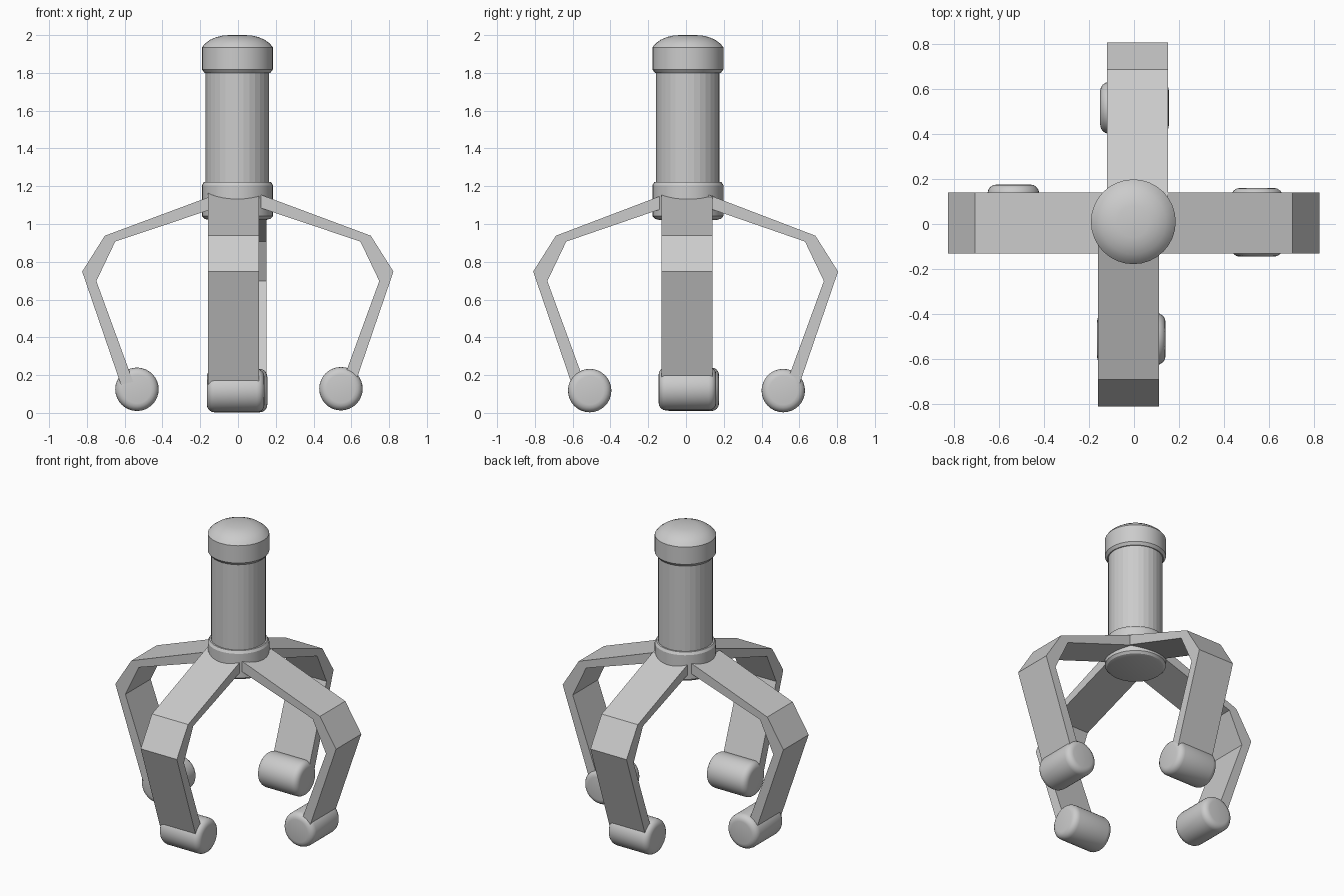
import bpy, bmesh, math
from mathutils import Matrix, Vector

if "Cube" in bpy.data.objects:
    bpy.data.objects.remove(bpy.data.objects["Cube"])

grey = bpy.data.materials.new("plain grey")
grey.diffuse_color = (0.6, 0.6, 0.6, 1)
grey.use_nodes = True
grey.node_tree.nodes["Principled BSDF"].inputs["Base Color"].default_value = grey.diffuse_color


def add_object(name, bm, matrix=None, smooth=True):
    bmesh.ops.recalc_face_normals(bm, faces=bm.faces)
    mesh = bpy.data.meshes.new(name)
    bm.to_mesh(mesh)
    bm.free()
    if matrix:
        mesh.transform(matrix)
    mesh.materials.append(grey)
    obj = bpy.data.objects.new(name, mesh)
    bpy.context.collection.objects.link(obj)
    if smooth:
        bpy.ops.object.select_all(action='DESELECT')
        obj.select_set(True)
        bpy.context.view_layer.objects.active = obj
        bpy.ops.object.shade_smooth_by_angle(angle=math.radians(30))
    return obj


def lathe(name, profile, matrix, smooth=True, sides=32):
    """Spin (radius, height) points, starting and ending on the axis."""
    bm = bmesh.new()
    verts = [bm.verts.new((r, 0, z)) for r, z in profile]
    edges = [bm.edges.new(pair) for pair in zip(verts, verts[1:])]
    bmesh.ops.spin(bm, geom=verts + edges, cent=(0, 0, 0), axis=(0, 0, 1),
                   angle=math.tau, steps=sides)
    bmesh.ops.remove_doubles(bm, verts=bm.verts, dist=1e-4)
    return add_object(name, bm, matrix, smooth)


# Upright shaft, domed cap and lower collar
axis = Matrix.Translation((-0.003, 0.01, 0))
lathe("shaft", [(0, 1.1), (0.168, 1.1), (0.168, 1.85), (0, 1.85)], axis, False)
lathe("cap", [(0, 1.8), (0.174, 1.8), (0.188, 1.818), (0.188, 1.935),
              (0.172, 1.955), (0.145, 1.975), (0.11, 1.99), (0.07, 1.999),
              (0, 2.0)], axis)
lathe("collar", [(0, 1.022), (0.155, 1.022), (0.175, 1.028), (0.188, 1.042),
                 (0.188, 1.205), (0.178, 1.222), (0, 1.222)], axis)

# Arm outline as (distance from centre, height)
arm_outline = [(0, 1.2), (0.695, 0.938), (0.815, 0.748), (0.61, 0.15),
               (0.545, 0.165), (0.74, 0.698), (0.64, 0.907), (0, 1.125)]


def arm(name, angle, lo, hi, shift):
    bm = bmesh.new()
    face = bm.faces.new([bm.verts.new((d + (shift if d else 0), lo, z))
                         for d, z in arm_outline])
    out = bmesh.ops.extrude_face_region(bm, geom=[face])
    bmesh.ops.translate(bm, vec=(0, hi - lo, 0),
                        verts=[v for v in out["geom"] if isinstance(v, bmesh.types.BMVert)])
    return add_object(name, bm, Matrix.Rotation(angle, 4, 'Z'), False)


def foot(name, angle, dist, z, lo, hi):
    """Rounded roller lying across the end of an arm."""
    r, b = 0.115, 0.04
    corner = [(r - b + b * math.cos(t), b * math.sin(t))
              for t in (math.radians(a) for a in (0, 22.5, 45, 67.5, 90))]
    h = hi - lo
    profile = ([(0, 0)] + [(x, b - y) for x, y in reversed(corner)]
               + [(x, h - b + y) for x, y in corner] + [(0, h)])
    place = (Matrix.Rotation(angle, 4, 'Z') @ Matrix.Translation((dist, lo, z))
             @ Matrix.Rotation(-math.pi / 2, 4, 'X'))
    return lathe(name, profile, place)


# name, angle, arm side limits, arm shift, foot distance, foot height, foot limits
limbs = [
    ("right", 0, -0.13, 0.14, 0.008, 0.545, 0.128, -0.145, 0.16),
    ("back", 90, -0.15, 0.12, -0.01, 0.515, 0.118, -0.155, 0.15),
    ("left", 180, -0.14, 0.13, 0.01, 0.535, 0.125, -0.175, 0.125),
    ("front", 270, -0.16, 0.11, -0.006, 0.51, 0.118, -0.165, 0.14),
]
for side, deg, lo, hi, shift, dist, z, f_lo, f_hi in limbs:
    angle = math.radians(deg)
    arm(side + "_arm", angle, lo, hi, shift)
    foot(side + "_foot", angle, dist, z, f_lo, f_hi)
